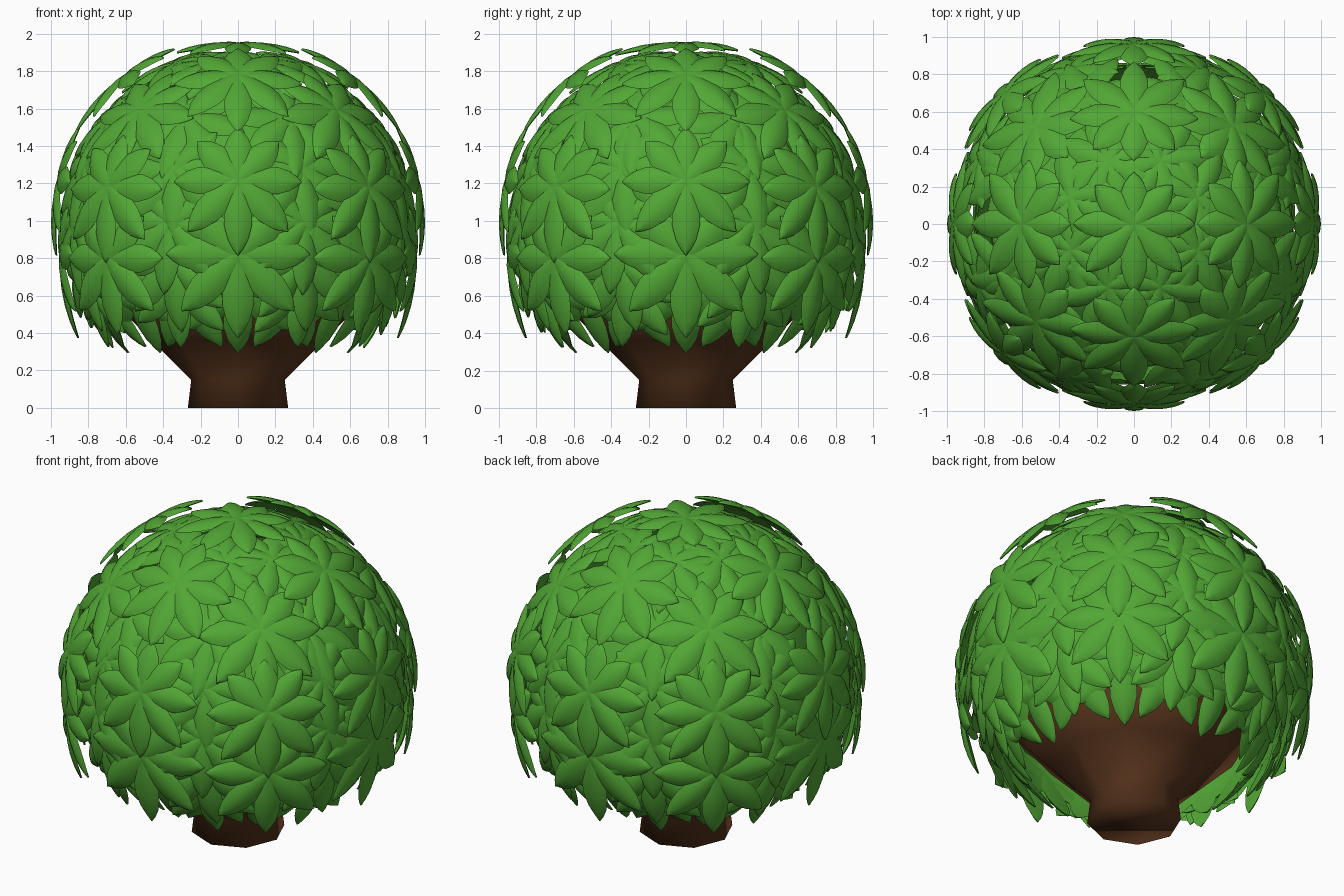
import bpy, bmesh, math, random
from mathutils import Vector

if "Cube" in bpy.data.objects:
    bpy.data.objects.remove(bpy.data.objects["Cube"])

random.seed(4)


def material(name, rgb):
    m = bpy.data.materials.new(name)
    m.diffuse_color = (*rgb, 1)
    m.use_nodes = True
    m.node_tree.nodes["Principled BSDF"].inputs["Base Color"].default_value = m.diffuse_color
    return m


GREEN = material("leaf green", (0.085, 0.385, 0.036))
BROWN = material("bark brown", (0.090, 0.032, 0.011))


def finish(bm, name, mat, angle):
    bmesh.ops.recalc_face_normals(bm, faces=bm.faces[:])
    me = bpy.data.meshes.new(name)
    bm.to_mesh(me)
    bm.free()
    me.materials.append(mat)
    me.shade_smooth()
    me.set_sharp_from_angle(angle=math.radians(angle))
    ob = bpy.data.objects.new(name, me)
    bpy.context.collection.objects.link(ob)
    return ob


def bridge(bm, a, b):
    n = len(a)
    for i in range(n):
        j = (i + 1) % n
        bm.faces.new((a[i], a[j], b[j], b[i]))


def lathe(name, profile, sides, mat, angle):
    bm = bmesh.new()
    rings = [[bm.verts.new((r * math.cos(math.tau * i / sides), r * math.sin(math.tau * i / sides), z))
              for i in range(sides)] for r, z in profile]
    for a, b in zip(rings, rings[1:]):
        bridge(bm, a, b)
    bm.faces.new(rings[0])
    bm.faces.new(rings[-1])
    return finish(bm, name, mat, angle)


# Leaf outline: (distance along leaf, half width), and a puffed cross-section
OUTLINE = [(0.0, 0.035), (0.2, 0.06), (0.42, 0.072), (0.62, 0.071), (0.8, 0.052), (0.92, 0.027), (1.0, 0.002)]
SECTION = [(-1, 0), (-0.55, 0.8), (0, 1), (0.55, 0.8), (1, 0), (0, -0.3)]


def rosette(bm, azimuth, radius, z, elevation, size=1.0, droop=0.45, turn=0.0):
    """Eight drooping leaves around a point of the crown."""
    a, e = math.radians(azimuth), math.radians(elevation)
    out = Vector((math.cos(a), math.sin(a), 0))
    up = Vector((0, 0, 1))
    normal = out * math.cos(e) + up * math.sin(e)
    rise = up * math.cos(e) - out * math.sin(e)
    side = rise.cross(normal)
    centre = out * radius + up * z
    for k in range(8):
        ang = math.tau * k / 8 + turn
        c, s = math.cos(ang), math.sin(ang)
        length = (0.33 - 0.05 * s) * size
        lift = 0.003 * (k % 2)
        rings = []
        for t, w in OUTLINE:
            ring = []
            for p, h in SECTION:
                u, v = t * length, p * w * size
                x, y = u * c - v * s, u * s + v * c
                d = h * (0.008 + 0.22 * w) + lift - droop * (x * x + y * y)
                ring.append(bm.verts.new(centre + side * x + rise * y + normal * d))
            rings.append(ring)
        for r0, r1 in zip(rings, rings[1:]):
            bridge(bm, r0, r1)
        bm.faces.new(rings[0])
        bm.faces.new(rings[-1])


# Outer leaf clusters: crown top plus three rows of eight
bm = bmesh.new()
rosette(bm, -90, 0, 1.935, 90, 1.0, 0.35)
for i in range(8):
    az = i * 45
    if i % 2 == 0:
        rosette(bm, az, 0.60, 1.77, 53, 1.05, 0.45)
        rosette(bm, az, 0.96, 1.22, 13, 1.05)
        rosette(bm, az, 0.95, 0.82, -2, 1.18, 0.36)
    else:
        rosette(bm, az, 0.74, 1.585, 42, 1.08)
        rosette(bm, az, 0.98, 1.18, 14, 1.05)
        rosette(bm, az, 0.99, 0.80, 0, 1.08)
# Fit the crown to the full width
m = max(abs(v.co.x) for v in bm.verts)
for v in bm.verts:
    v.co.x /= m
    v.co.y /= m
finish(bm, "outer_leaves", GREEN, 55)

# Inner leaf clusters fill the gaps, half a step round
bm = bmesh.new()
for radius, z, elev, count, size in [(0.36, 1.83, 68, 8, 0.9), (0.72, 1.55, 42, 8, 1.0),
                                     (0.88, 1.28, 20, 8, 1.0), (0.93, 0.99, 8, 8, 1.0),
                                     (0.90, 0.78, -3, 8, 1.0), (0.84, 0.67, -8, 8, 0.95)]:
    for i in range(count):
        rosette(bm, (i + 0.5) * 360 / count, radius, z, elev, size, 0.5, random.uniform(-0.2, 0.2))
# Lowest hanging fringe, curling in under the crown
for i in range(16):
    rosette(bm, i * 22.5, 0.79, 0.66, -18, 1.08, 0.5, math.pi / 8 * (i % 2))
finish(bm, "inner_leaves", GREEN, 55)

# Dense leafy heart of the crown
lathe("crown_core", [(0.70, 0.64), (0.78, 0.9), (0.76, 1.15), (0.65, 1.42), (0.42, 1.65), (0.15, 1.76)],
      16, GREEN, 60)

# Short trunk flaring into a bowl under the crown
lathe("trunk", [(0.268, 0), (0.25, 0.15), (0.46, 0.36), (0.73, 0.63)], 8, BROWN, 180)
